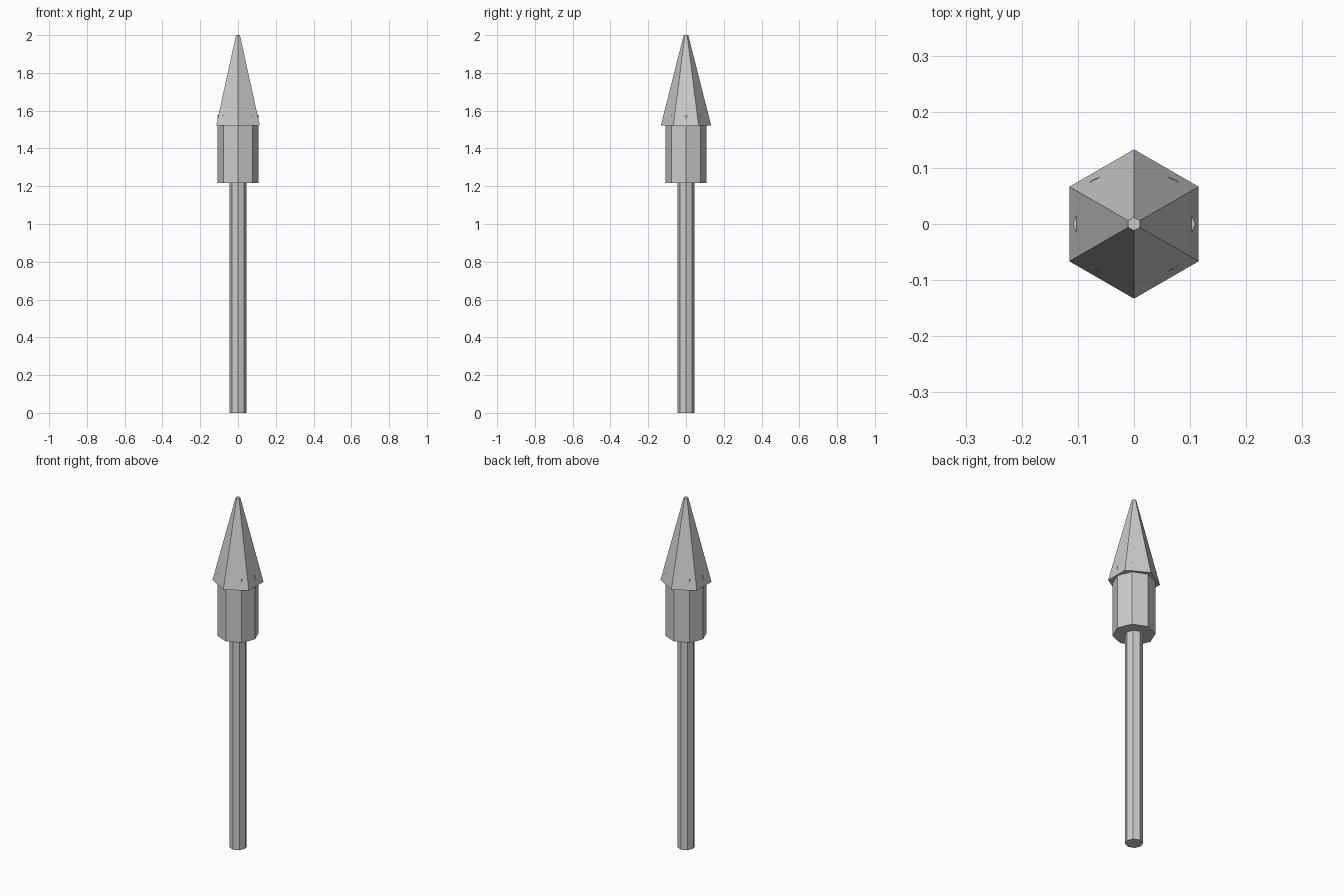
import bpy
from math import pi

cube = bpy.data.objects.get("Cube")
if cube:
    bpy.data.objects.remove(cube)

grey = bpy.data.materials.new("plain grey")
grey.use_nodes = True
colour = (0.6, 0.6, 0.6, 1)
grey.diffuse_color = colour
grey.node_tree.nodes["Principled BSDF"].inputs["Base Color"].default_value = colour


def prism(name, sides, r_low, r_high, z_low, z_high):
    """Flat-shaded, capped prism or truncated cone with corners on the y axis."""
    bpy.ops.mesh.primitive_cone_add(
        vertices=sides, radius1=r_low, radius2=r_high, depth=z_high - z_low,
        end_fill_type='NGON', location=(0, 0, (z_low + z_high) / 2))
    part = bpy.context.object
    part.name = name
    part.data.name = name
    part.data.materials.append(grey)
    return part


# Long thin stick, running up to the underside of the body
prism("stick", 8, 0.046, 0.046, 0, 1.22)

# Body, whose upper corners poke slightly through the nose
prism("body", 8, 0.109, 0.109, 1.217, 1.578)

# Six-sided pointed nose with a tiny flat tip
prism("nose_cone", 6, 0.133, 0.012, 1.522, 2)
